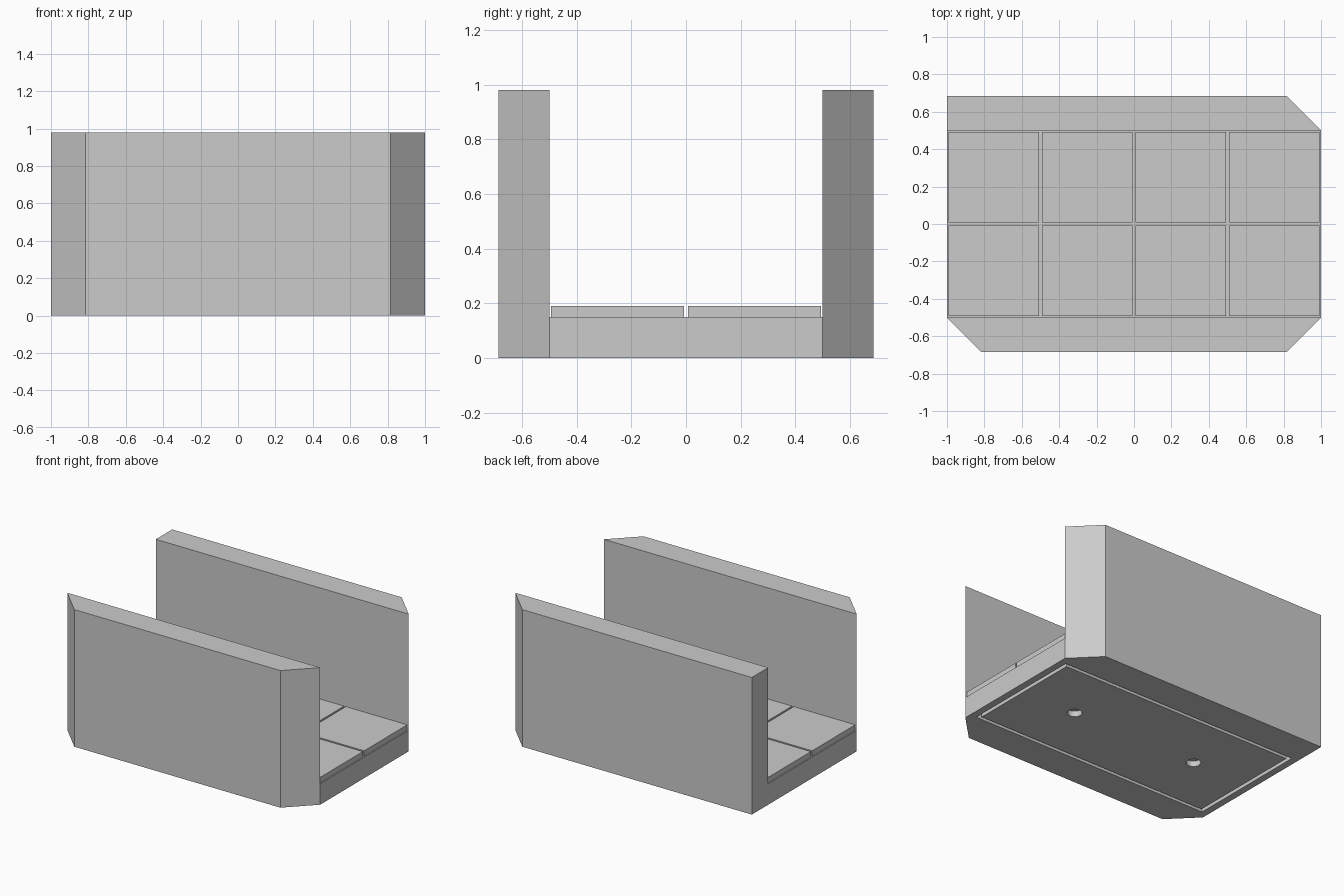
import bpy
import bmesh

cube = bpy.data.objects.get("Cube")
if cube:
    bpy.data.objects.remove(cube, do_unlink=True)

grey = bpy.data.materials.new("light_grey")
grey.use_nodes = True
grey.diffuse_color = (0.6, 0.6, 0.6, 1)
grey.node_tree.nodes["Principled BSDF"].inputs["Base Color"].default_value = (0.6, 0.6, 0.6, 1)


def prism(name, outline, z0, z1):
    """Extrude a plan outline from z0 up to z1."""
    bm = bmesh.new()
    face = bm.faces.new([bm.verts.new((x, y, z0)) for x, y in outline])
    top = bmesh.ops.extrude_face_region(bm, geom=[face])["geom"]
    verts = [v for v in top if isinstance(v, bmesh.types.BMVert)]
    bmesh.ops.translate(bm, verts=verts, vec=(0, 0, z1 - z0))
    bmesh.ops.recalc_face_normals(bm, faces=bm.faces)
    return finish(name, bm)


def finish(name, bm):
    mesh = bpy.data.meshes.new(name)
    bm.to_mesh(mesh)
    bm.free()
    mesh.materials.append(grey)
    obj = bpy.data.objects.new(name, mesh)
    bpy.context.collection.objects.link(obj)
    return obj


def block(name, cx, cy, w, d, z0, z1):
    x, y = w / 2, d / 2
    return prism(name, [(cx - x, cy - y), (cx + x, cy - y), (cx + x, cy + y), (cx - x, cy + y)], z0, z1)


def cut(obj, cutter):
    """Subtract the cutter, bake the result and discard the cutter."""
    mod = obj.modifiers.new("cut", 'BOOLEAN')
    mod.operation, mod.solver, mod.object = 'DIFFERENCE', 'EXACT', cutter
    graph = bpy.context.evaluated_depsgraph_get()
    baked = bpy.data.meshes.new_from_object(obj.evaluated_get(graph))
    obj.modifiers.clear()
    obj.data = baked
    bpy.data.objects.remove(cutter, do_unlink=True)


HEIGHT, INNER, OUTER, CHAMFER = 0.98, 0.5, 0.685, 0.815
FLOOR, TILE_TOP, POCKET = 0.15, 0.19, 0.04

# Side walls: the front has both corners cut, the back only one
prism("front_wall", [(-1, -INNER), (-CHAMFER, -OUTER), (CHAMFER, -OUTER), (1, -INNER)], 0, HEIGHT)
prism("back_wall", [(-1, INNER), (1, INNER), (CHAMFER, OUTER), (-1, OUTER)], 0, HEIGHT)

# Floor slab with a shallow pocket underneath
floor = block("floor", 0, 0, 2, 2 * INNER, 0, FLOOR)
cut(floor, block("pocket_cutter", 0, 0, 1.9, 0.9, -0.1, POCKET))

# Bottom lid sits in the pocket, leaving a narrow groove, with two holes
lid = block("bottom_lid", 0, 0, 1.85, 0.85, 0, POCKET)
for x in (-0.5, 0.5):
    bm = bmesh.new()
    bmesh.ops.create_cone(bm, cap_ends=True, segments=32, radius1=0.048, radius2=0.048, depth=0.3)
    bmesh.ops.translate(bm, verts=bm.verts, vec=(x, 0, 0))
    cut(lid, finish("hole_cutter", bm))

# Floor tiles in two rows of four
for row in range(2):
    for col in range(4):
        block(f"floor_tile_{row}_{col}", -0.75 + col * 0.5, -0.25 + row * 0.5,
              0.486, 0.486, FLOOR, TILE_TOP)
